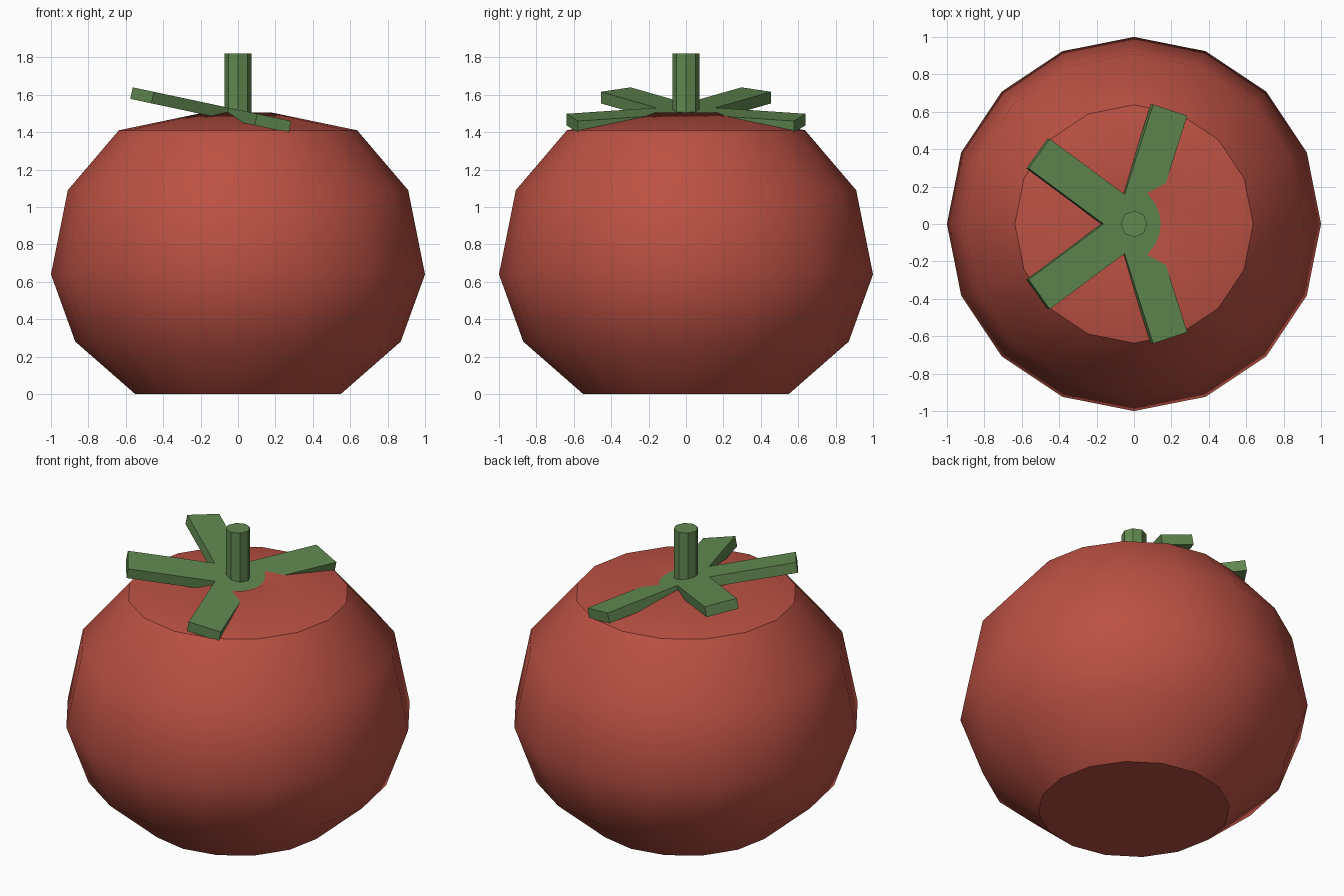
import bpy, bmesh, math
from mathutils import Matrix, Vector

if "Cube" in bpy.data.objects:
    bpy.data.objects.remove(bpy.data.objects["Cube"])


def material(name, rgb):
    m = bpy.data.materials.new(name)
    m.diffuse_color = (*rgb, 1)
    m.use_nodes = True
    m.node_tree.nodes["Principled BSDF"].inputs["Base Color"].default_value = m.diffuse_color
    return m


RED = material("red_skin", (0.50, 0.082, 0.056))
GREEN = material("green_leaf", (0.12, 0.25, 0.08))


def finish(bm, name, mat):
    bmesh.ops.recalc_face_normals(bm, faces=bm.faces[:])
    me = bpy.data.meshes.new(name)
    bm.to_mesh(me)
    bm.free()
    me.materials.append(mat)
    ob = bpy.data.objects.new(name, me)
    bpy.context.collection.objects.link(ob)
    return ob


# Fruit body: 16-sided lathe with a flat base and a shallow dimple on top
profile = [(0.55, 0), (0.87 / math.cos(0) , 0.28), (1.0, 0.64), (0.91, 1.09),
           (0.637, 1.41), (0.18, 1.505), (0, 1.43)]
bm = bmesh.new()
vs = [bm.verts.new((r, 0, z)) for r, z in profile]
edges = [bm.edges.new(pair) for pair in zip(vs, vs[1:])]
bmesh.ops.spin(bm, geom=vs + edges, cent=(0, 0, 0), axis=(0, 0, 1),
               angle=math.tau, steps=16, use_duplicate=False)
bmesh.ops.remove_doubles(bm, verts=bm.verts[:], dist=1e-4)
bmesh.ops.holes_fill(bm, edges=[e for e in bm.edges if e.is_boundary], sides=0)
body = finish(bm, "fruit_body", RED)
bpy.context.view_layer.objects.active = body
body.select_set(True)
bpy.ops.object.shade_smooth_by_angle(angle=math.radians(35))
body.select_set(False)

# Leaf crown: five straight leaves in one flat plate, tilted so one sinks in
half, length, thick = 0.098, 0.64, 0.063
bm = bmesh.new()
outline = []
for i in range(5):
    rot = Matrix.Rotation(math.radians(72 * i), 3, 'Z')
    a = math.radians(36)
    valley = half / math.sin(a)
    for p in ((length, -half), (length, half),
              (valley * math.cos(a), valley * math.sin(a))):
        outline.append(bm.verts.new(rot @ Vector((*p, -thick))))
base = bm.faces.new(outline)
ext = bmesh.ops.extrude_face_region(bm, geom=[base])
bmesh.ops.translate(bm, vec=(0, 0, thick),
                    verts=[g for g in ext["geom"] if isinstance(g, bmesh.types.BMVert)])
bmesh.ops.transform(bm, verts=bm.verts[:], matrix=Matrix.Translation((0, 0, 1.52))
                    @ Matrix.Rotation(math.radians(12), 4, 'Y'))
finish(bm, "leaf_crown", GREEN)

# Stem: eight-sided post
bm = bmesh.new()
bmesh.ops.create_cone(bm, cap_ends=True, segments=8, radius1=0.071, radius2=0.071,
                      depth=0.38, matrix=Matrix.Translation((0, 0, 1.63)))
finish(bm, "stem", GREEN)
